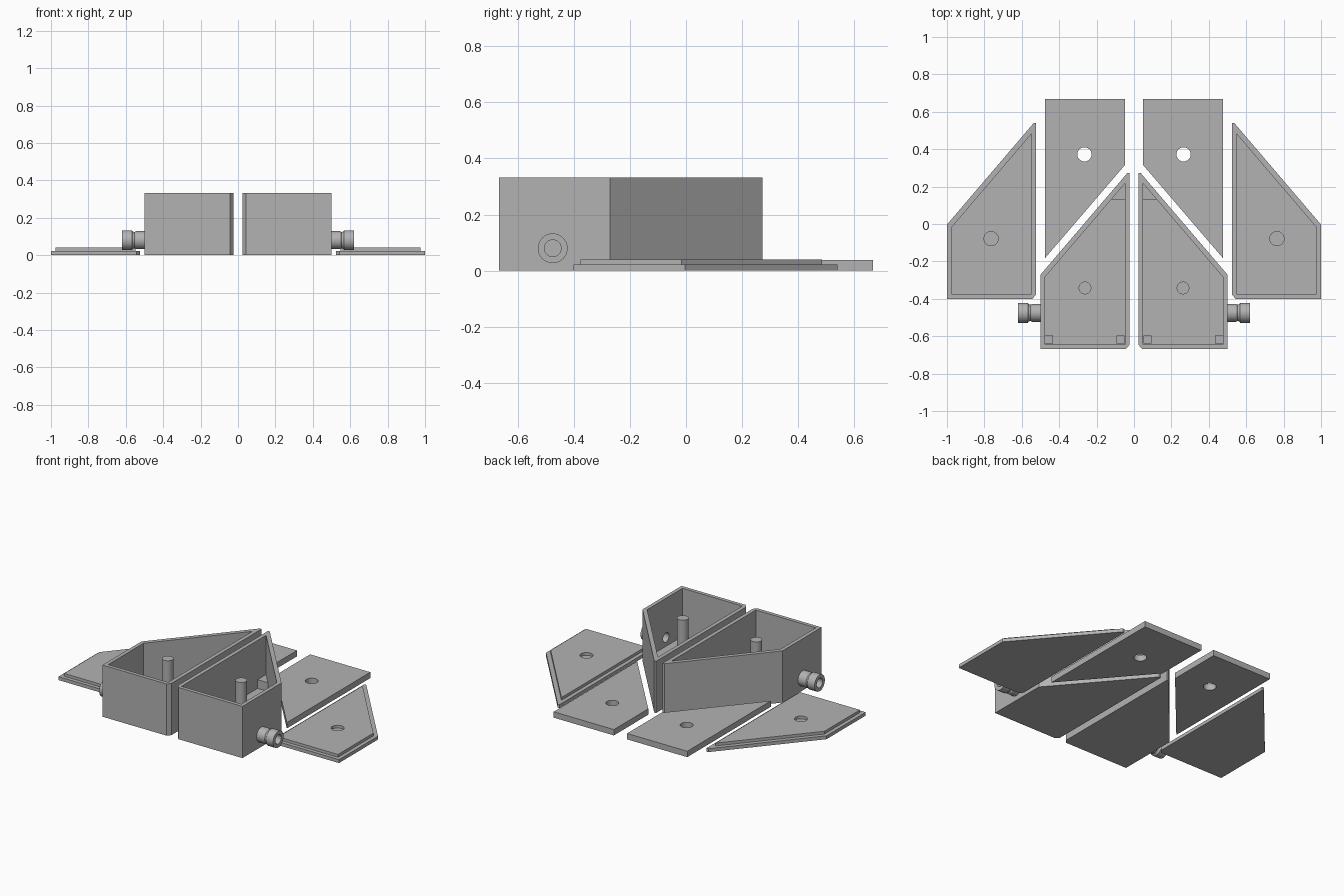
import bpy, bmesh, math
from mathutils import Matrix, Vector

cube = bpy.data.objects.get("Cube")
if cube:
    bpy.data.objects.remove(cube, do_unlink=True)

grey = bpy.data.materials.new("plain_grey")
grey.use_nodes = True
grey.diffuse_color = (0.45, 0.45, 0.45, 1)
grey.node_tree.nodes["Principled BSDF"].inputs["Base Color"].default_value = (0.45, 0.45, 0.45, 1)

# Shared outlines for the right-hand (+x) half
SHELL = [(0.023, -0.645), (0.042, -0.667), (0.499, -0.667), (0.499, -0.27), (0.036, 0.272), (0.023, 0.272)]
CAVITY = [(0.048, -0.643), (0.475, -0.643), (0.475, -0.283), (0.048, 0.217)]
FLAT_LID = [(0.047, 0.317), (0.476, -0.183), (0.476, 0.667), (0.047, 0.667)]
APEX = [(0.048, 0.131), (0.1215, 0.131), (0.048, 0.217)]
FLOOR, HEIGHT = 0.024, 0.333
STEP = (0.501, 0.267)


def finish(bm, name, side):
    """Mirror the part to the wanted side and make it an object."""
    bmesh.ops.scale(bm, vec=(side, 1, 1), verts=bm.verts)
    bmesh.ops.recalc_face_normals(bm, faces=bm.faces)
    mesh = bpy.data.meshes.new(name)
    bm.to_mesh(mesh)
    bm.free()
    mesh.materials.append(grey)
    obj = bpy.data.objects.new(name, mesh)
    bpy.context.collection.objects.link(obj)
    return obj


def prism(name, side, outline, z0, z1, shift=(0, 0)):
    bm = bmesh.new()
    base = bm.faces.new([bm.verts.new((x + shift[0], y + shift[1], z0)) for x, y in outline])
    top = bmesh.ops.extrude_face_region(bm, geom=[base])["geom"]
    bmesh.ops.translate(bm, vec=(0, 0, z1 - z0), verts=[v for v in top if isinstance(v, bmesh.types.BMVert)])
    return finish(bm, name, side)


def cylinder(name, side, x, y, z0, z1, radius):
    bm = bmesh.new()
    bmesh.ops.create_cone(bm, cap_ends=True, segments=32, radius1=radius, radius2=radius, depth=z1 - z0,
                          matrix=Matrix.Translation((x, y, (z0 + z1) / 2)))
    return finish(bm, name, side)


def lathe_x(name, side, profile, y, z):
    """Spin a closed (x, radius) profile around an axis along x."""
    bm = bmesh.new()
    verts = [bm.verts.new((x, y + r, z)) for x, r in profile]
    edges = [bm.edges.new((a, b)) for a, b in zip(verts, verts[1:] + verts[:1])]
    bmesh.ops.spin(bm, geom=verts + edges, cent=(0, y, z), axis=(1, 0, 0), angle=math.tau, steps=32)
    bmesh.ops.remove_doubles(bm, verts=bm.verts, dist=0.0001)
    return finish(bm, name, side)


def cut(obj, cutter):
    """Subtract the cutter, keep the result and drop the cutter."""
    mod = obj.modifiers.new("cut", "BOOLEAN")
    mod.operation, mod.solver, mod.object = "DIFFERENCE", "EXACT", cutter
    bpy.context.view_layer.update()
    result = bpy.data.meshes.new_from_object(obj.evaluated_get(bpy.context.evaluated_depsgraph_get()))
    obj.modifiers.clear()
    obj.data = result
    bpy.data.objects.remove(cutter, do_unlink=True)


def smooth(obj):
    bpy.ops.object.select_all(action="DESELECT")
    obj.select_set(True)
    bpy.context.view_layer.objects.active = obj
    bpy.ops.object.shade_smooth_by_angle(angle=math.radians(30))


for side, word in ((1, "left"), (-1, "right")):
    # Open box with a hole for the spout
    box = prism(word + "_box", side, SHELL, 0, HEIGHT)
    cut(box, prism("cavity_cutter", side, CAVITY, FLOOR, HEIGHT + 0.1))
    bore = [(0.44, 0.0301), (0.55, 0.0301), (0.55, 0.001), (0.44, 0.001)]
    bm = bmesh.new()
    bmesh.ops.create_cone(bm, cap_ends=True, segments=32, radius1=0.03, radius2=0.03, depth=0.1,
                          matrix=Matrix.Translation((0.49, -0.475, 0.08)) @ Matrix.Rotation(math.pi / 2, 4, "Y"))
    cut(box, finish(bm, "bore_cutter", side))

    # Low supports in the corners and the pointed end
    for label, x in (("inner", 0.05), ("outer", 0.432)):
        square = [(x, -0.638), (x + 0.043, -0.638), (x + 0.043, -0.595), (x, -0.595)]
        prism(f"{word}_{label}_corner_block", side, square, FLOOR - 0.002, 0.06)
    prism(word + "_apex_block", side, APEX, FLOOR - 0.002, 0.08)

    # Centre post and hollow spout
    smooth(cylinder(word + "_post", side, 0.262, -0.342, FLOOR - 0.002, 0.315, 0.034))
    spout = [(0.49, 0.03), (0.49, 0.048), (0.545, 0.048), (0.553, 0.043), (0.562, 0.046),
             (0.568, 0.053), (0.62, 0.053), (0.62, 0.03)]
    smooth(lathe_x(word + "_spout", side, spout, -0.475, 0.08))

    # Flat lid with a through hole
    lid = prism(word + "_flat_lid", side, FLAT_LID, 0, 0.038)
    cut(lid, cylinder("hole_cutter", side, 0.265, 0.372, -0.1, 0.1, 0.038))
    smooth(lid)

    # Stepped lid with a blind hole in its raised layer
    prism(word + "_stepped_lid_base", side, SHELL, 0, 0.022, STEP)
    raised = prism(word + "_stepped_lid_top", side, CAVITY, 0.022, 0.04, STEP)
    cut(raised, cylinder("hole_cutter", side, 0.764, -0.078, 0, 0.1, 0.038))
    smooth(raised)
